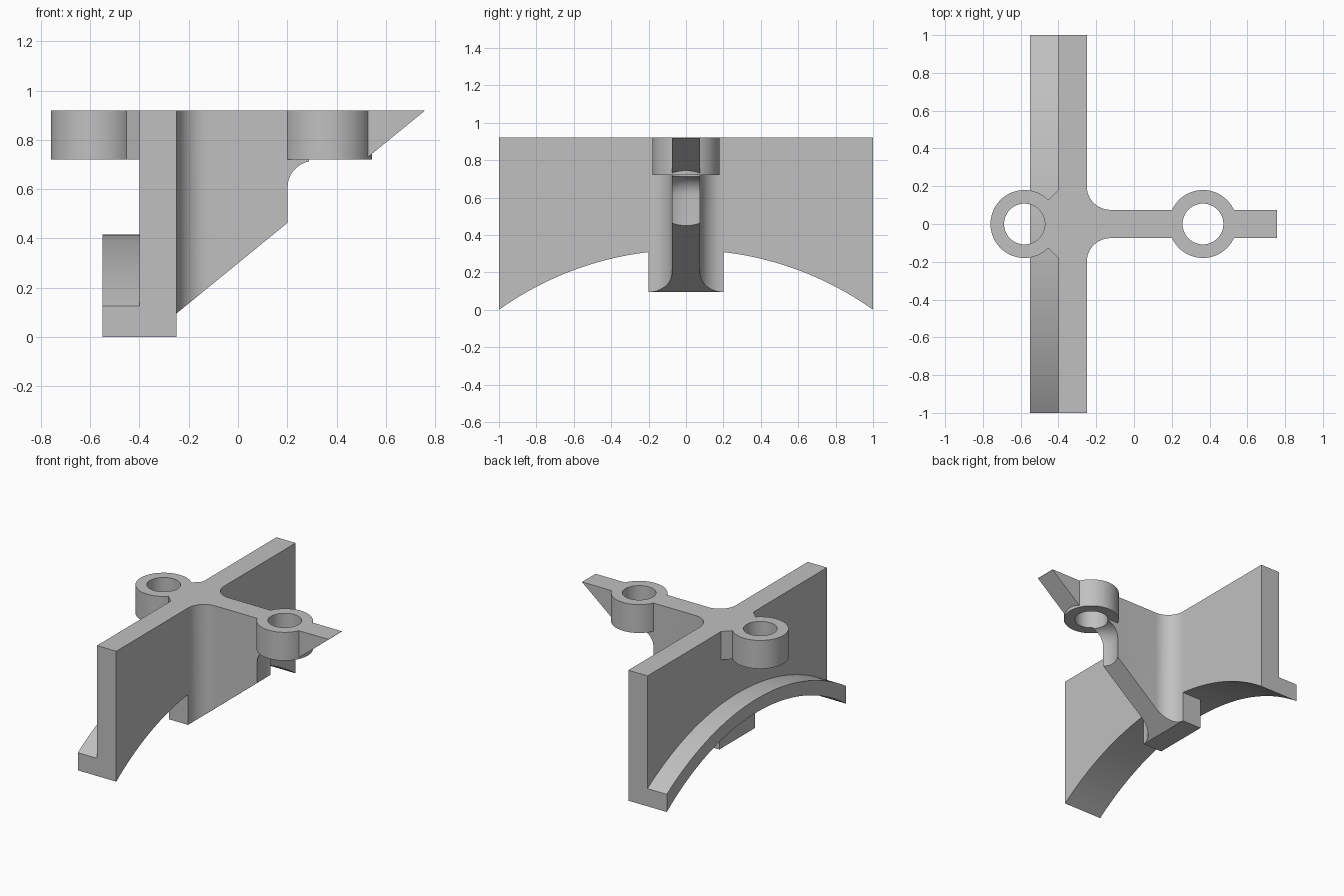
import bpy, bmesh, math

cube = bpy.data.objects.get("Cube")
if cube:
    bpy.data.objects.remove(cube)

GREY = (0.53, 0.53, 0.53, 1)
mat = bpy.data.materials.new("plain grey")
mat.use_nodes = True
mat.diffuse_color = GREY
mat.node_tree.nodes["Principled BSDF"].inputs["Base Color"].default_value = GREY

TOP = 0.92
BOSS_LOW = 0.72
BACK, FACE, EDGE = -0.40, -0.25, -0.55    # wall back, wall face, flange edge
BOSS_R, HOLE_R = 0.18, 0.108
RIB_X, WALL_X = 0.365, -0.58              # boss centres


def finish(name, bm):
    bmesh.ops.remove_doubles(bm, verts=bm.verts, dist=1e-5)
    bmesh.ops.recalc_face_normals(bm, faces=bm.faces)
    mesh = bpy.data.meshes.new(name)
    bm.to_mesh(mesh)
    bm.free()
    mesh.materials.append(mat)
    ob = bpy.data.objects.new(name, mesh)
    bpy.context.collection.objects.link(ob)
    return ob


def prism(name, pts, axis, lo, hi):
    """Extrude a 2D outline along the given axis from lo to hi."""
    place = {"x": lambda u, v: (lo, u, v),
             "y": lambda u, v: (u, lo, v),
             "z": lambda u, v: (u, v, lo)}[axis]
    bm = bmesh.new()
    face = bm.faces.new([bm.verts.new(place(u, v)) for u, v in pts])
    new = bmesh.ops.extrude_face_region(bm, geom=[face])["geom"]
    step = [(hi - lo) if a == axis else 0 for a in "xyz"]
    bmesh.ops.translate(bm, vec=step,
                        verts=[g for g in new if isinstance(g, bmesh.types.BMVert)])
    return finish(name, bm)


def lathe(name, pts, x, closed=False):
    """Spin a radius/height outline about a vertical axis at x."""
    bm = bmesh.new()
    vs = [bm.verts.new((x + r, 0, z)) for r, z in pts]
    edges = [bm.edges.new(pair) for pair in zip(vs, vs[1:])]
    if closed:
        edges.append(bm.edges.new((vs[-1], vs[0])))
    bmesh.ops.spin(bm, geom=vs + edges, cent=(x, 0, 0), axis=(0, 0, 1),
                   angle=math.tau, steps=64)
    return finish(name, bm)


def arch(base, rise, steps=48):
    """Arc over y -1..1, starting at height base."""
    rad = (1 + rise * rise) / (2 * rise)
    half = math.asin(1 / rad)
    angles = [half * (2 * i / steps - 1) for i in range(steps + 1)]
    return [(rad * math.sin(a), base + rise - rad + rad * math.cos(a)) for a in angles]


def carve(ob, cutter, operation="DIFFERENCE"):
    mod = ob.modifiers.new("cut", "BOOLEAN")
    mod.operation, mod.solver, mod.object = operation, "EXACT", cutter
    graph = bpy.context.evaluated_depsgraph_get()
    mesh = bpy.data.meshes.new_from_object(ob.evaluated_get(graph))
    ob.modifiers.clear()
    ob.data = mesh
    bpy.data.objects.remove(cutter)


# Wall and curved flange
under = arch(0, 0.32)
wall = prism("wall", under + [(1, TOP), (-1, TOP)], "x", BACK, FACE)
flange = prism("arched_flange", under + arch(0.125, 0.29)[::-1], "x", EDGE, BACK)

# Rib plan with root fillets, mirrored about y
f = 0.125
half = [(BACK, 0.2)]
for i in range(13):
    a = math.pi / 2 * i / 12
    half.append((FACE + f - f * math.cos(a), 0.2 - f * math.sin(a)))
half.append((0.76, 0.075))
rib = prism("rib", half + [(x, -y) for x, y in half[::-1]], "z", 0, TOP)

# Sloping underside
carve(rib, prism("slope_cutter", [(-0.6, 0.095), (FACE, 0.095), (0.758, 0.918),
                                  (0.758, 1.2), (-0.6, 1.2)], "y", -0.5, 0.5), "INTERSECT")

# Bolt hole and rounded clearance under the rib boss
carve(rib, lathe("hole_cutter", [(0, 0), (HOLE_R, 0), (HOLE_R, 1.1), (0, 1.1)], RIB_X))
g = 0.11
dome = [(BOSS_R - g + g * math.cos(math.pi / 2 * i / 10),
         BOSS_LOW - g + g * math.sin(math.pi / 2 * i / 10)) for i in range(11)]
carve(rib, lathe("dome_cutter", [(0, 0), (BOSS_R, 0)] + dome + [(0, BOSS_LOW)], RIB_X))
carve(rib, prism("clearance_cutter", [(0.363, 0), (1, 0), (1, BOSS_LOW), (0.363, BOSS_LOW)],
                 "y", -0.4, 0.4))

# Ring bosses
ring = [(HOLE_R, BOSS_LOW), (BOSS_R, BOSS_LOW), (BOSS_R, TOP), (HOLE_R, TOP)]
rib_boss = lathe("rib_boss", ring, RIB_X, True)
wall_boss = lathe("wall_boss", ring, WALL_X, True)

# Web joining the wall boss to the wall
web = prism("boss_web", [(BACK, 0.18), (-0.46, 0.12), (-0.46, -0.12), (BACK, -0.18)],
            "z", BOSS_LOW, TOP)

# Smooth the curves, keep the edges sharp
bpy.ops.object.select_all(action="DESELECT")
for ob in (wall, flange, rib, rib_boss, wall_boss, web):
    ob.select_set(True)
bpy.context.view_layer.objects.active = wall
bpy.ops.object.shade_smooth_by_angle(angle=math.radians(30))
